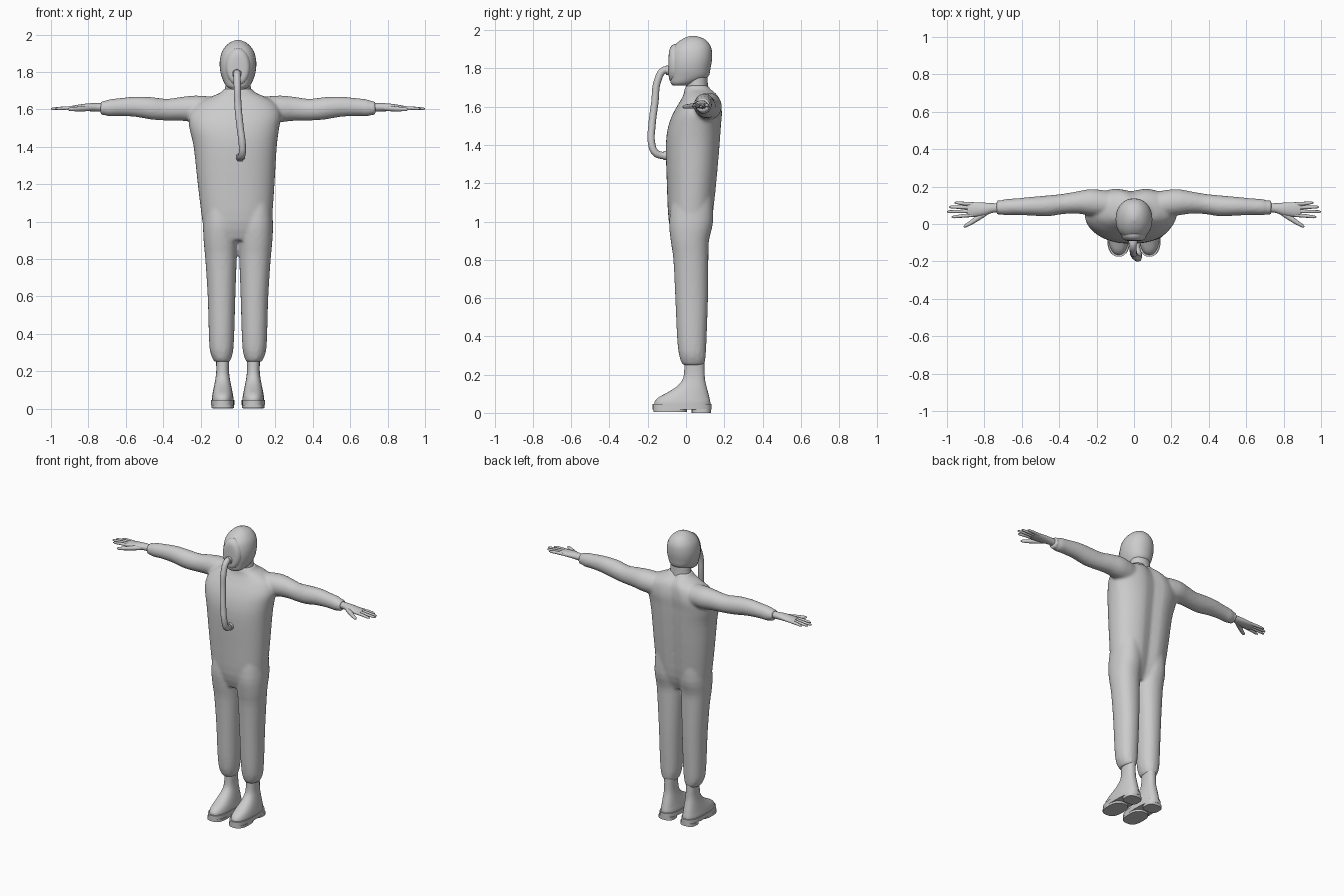
import bpy, bmesh, math
from mathutils import Vector

if "Cube" in bpy.data.objects:
    bpy.data.objects.remove(bpy.data.objects["Cube"])

SUIT = bpy.data.materials.new("soft_grey")
SUIT.diffuse_color = (0.6, 0.6, 0.6, 1)
SUIT.use_nodes = True
SUIT.node_tree.nodes["Principled BSDF"].inputs["Base Color"].default_value = SUIT.diffuse_color


def finish(name, bm, angle=50):
    bmesh.ops.recalc_face_normals(bm, faces=bm.faces)
    me = bpy.data.meshes.new(name)
    bm.to_mesh(me)
    bm.free()
    me.materials.append(SUIT)
    ob = bpy.data.objects.new(name, me)
    bpy.context.collection.objects.link(ob)
    bpy.ops.object.select_all(action='DESELECT')
    ob.select_set(True)
    bpy.context.view_layer.objects.active = ob
    bpy.ops.object.shade_smooth_by_angle(angle=math.radians(angle))
    return ob


def smooth_sections(secs, steps):
    """Catmull-Rom interpolation between section tuples."""
    out = []
    for i in range(len(secs) - 1):
        p0, p1, p2, p3 = (secs[max(i - 1, 0)], secs[i], secs[i + 1], secs[min(i + 2, len(secs) - 1)])
        for s in range(steps):
            t = s / steps
            out.append([0.5 * (2 * b + (c - a) * t + (2 * a - 5 * b + 4 * c - d) * t * t
                               + (3 * b - a - 3 * c + d) * t ** 3) for a, b, c, d in zip(p0, p1, p2, p3)])
    return out + [list(secs[-1])]


def loft(bm, secs, axis='z', n=28, steps=3, power=1.0, groove=0.0, gather=0.0):
    """Sections: z axis (z, x, half x, front y, back y); x axis (x, y, z, half y, half z);
    y axis (y, x, z, half x, half z)."""
    rings = []
    for s in smooth_sections(secs, steps):
        ring = []
        for k in range(n):
            a = 2 * math.pi * k / n
            c, d = (math.copysign(abs(f) ** power, f) for f in (math.cos(a), math.sin(a)))
            if axis == 'z':
                z, x, h, f, b = s
                depth = (b - f) / 2
                if d > 0:
                    depth -= groove * math.exp(-(c / 0.22) ** 2)
                if z < 0.33:
                    h *= 1 + gather * (-1) ** k
                    depth *= 1 + gather * (-1) ** k
                co = (x + h * c, (f + b) / 2 + depth * d, z)
            elif axis == 'x':
                co = (s[0], s[1] + s[3] * c, s[2] + s[4] * d)
            else:
                co = (s[1] + s[3] * c, s[0], s[2] + s[4] * d)
            ring.append(bm.verts.new(co))
        rings.append(ring)
    for r, q in zip(rings, rings[1:]):
        for k in range(n):
            bm.faces.new((r[k], r[(k + 1) % n], q[(k + 1) % n], q[k]))
    bm.faces.new(rings[0][::-1])
    bm.faces.new(rings[-1])


def tube(bm, points, radii, n=10):
    """Rounded finger-like tube through points."""
    rings = []
    for i, p in enumerate(points):
        t = (Vector(points[min(i + 1, len(points) - 1)]) - Vector(points[max(i - 1, 0)])).normalized()
        u = t.cross(Vector((0, 0, 1))).normalized()
        v = u.cross(t)
        rings.append([bm.verts.new(Vector(p) + radii[i] * (u * math.cos(2 * math.pi * k / n)
                      + v * math.sin(2 * math.pi * k / n))) for k in range(n)])
    for r, q in zip(rings, rings[1:]):
        for k in range(n):
            bm.faces.new((r[k], r[(k + 1) % n], q[(k + 1) % n], q[k]))
    bm.faces.new(rings[0])
    bm.faces.new(rings[-1])


# Coverall: torso, sleeves and trouser legs fused into one skin
bm = bmesh.new()
loft(bm, [(0.90, -.005, .165, -.06, .10), (1.0, -.005, .185, -.09, .14), (1.2, -.01, .205, -.10, .165),
          (1.4, -.015, .222, -.105, .183), (1.5, -.02, .24, -.092, .19), (1.57, -.015, .245, -.065, .195),
          (1.63, -.005, .21, -.03, .185), (1.665, 0, .15, -.012, .165), (1.69, 0, .092, -.008, .135),
          (1.71, 0, .078, 0, .12)], power=0.88, groove=0.02, n=48)
for m in (-1, 1):
    loft(bm, [(0.25, m * .085, .04, -.015, .088), (0.265, m * .086, .048, -.025, .098),
              (0.31, m * .088, .062, -.038, .104), (0.4, m * .088, .068, -.047, .108),
              (0.6, m * .088, .074, -.056, .115), (0.8, m * .091, .084, -.066, .117),
              (0.9, m * .094, .09, -.08, .12), (1.0, m * .095, .092, -.088, .142),
              (1.15, m * .09, .085, -.07, .14)], power=0.92, gather=0.035)
    loft(bm, [(m * .10, .10, 1.592, .07, .072), (m * .22, .115, 1.602, .072, .072),
              (m * .30, .115, 1.603, .06, .064), (m * .38, .107, 1.598, .054, .058),
              (m * .46, .097, 1.605, .056, .06), (m * .55, .095, 1.614, .05, .054),
              (m * .64, .092, 1.612, .044, .047), (m * .69, .09, 1.608, .043, .045),
              (m * .715, .088, 1.607, .037, .037), (m * .735, .088, 1.607, .041, .039)], 'x')
suit = finish("coverall", bm)
rm = suit.modifiers.new("fuse", 'REMESH')
rm.mode = 'VOXEL'
rm.voxel_size = 0.009
rm.use_smooth_shade = True
sm = suit.modifiers.new("soften", 'SMOOTH')
sm.factor = 0.5
sm.iterations = 5

# Neck and hooded head
bm = bmesh.new()
loft(bm, [(1.64, 0, .085, 0, .125), (1.70, 0, .07, 0, .115), (1.78, 0, .066, .0, .112)])
finish("neck", bm)
bm = bmesh.new()
loft(bm, [(1.712, 0, .045, -.07, .02), (1.725, 0, .063, -.08, .06), (1.755, 0, .08, -.084, .115),
          (1.80, 0, .094, -.086, .128), (1.85, 0, .098, -.085, .136), (1.90, 0, .089, -.073, .134),
          (1.935, 0, .068, -.045, .117), (1.957, 0, .043, -.012, .09), (1.97, 0, .012, .02, .05)],
     power=0.93, n=36)
finish("hood", bm, 60)

# Face mask and its raised rim
bm = bmesh.new()
loft(bm, [(-.03, 0, 1.825, .072, .105), (-.066, 0, 1.825, .066, .1), (-.084, 0, 1.82, .054, .085),
          (-.09, 0, 1.815, .035, .06), (-.091, 0, 1.81, .008, .015)], 'y')
finish("face_mask", bm)

# Breathing hose with end couplings
cu = bpy.data.curves.new("breathing_hose", 'CURVE')
cu.dimensions = '3D'
cu.bevel_depth = 0.019
cu.bevel_resolution = 4
cu.resolution_u = 6
path = [(-.005, -.075, 1.79), (-.005, -.115, 1.79), (-.004, -.147, 1.74), (0, -.163, 1.62),
        (.012, -.178, 1.5), (.023, -.18, 1.41), (.022, -.16, 1.36), (.014, -.125, 1.345), (.012, -.08, 1.345)]
sp = cu.splines.new('BEZIER')
sp.bezier_points.add(len(path) - 1)
for bp, p in zip(sp.bezier_points, path):
    bp.co = p
    bp.handle_left_type = bp.handle_right_type = 'AUTO'
cu.use_fill_caps = True
cu.materials.append(SUIT)
bpy.context.collection.objects.link(bpy.data.objects.new("breathing_hose", cu))
for name, x, z, y0, y1 in (("mask_coupling", -.005, 1.79, -.07, -.105), ("chest_coupling", .013, 1.345, -.08, -.118)):
    bm = bmesh.new()
    loft(bm, [(y0, x, z, .026, .026), (y1, x, z, .024, .024)], 'y', n=20, steps=1)
    finish(name, bm)

for m, side in ((-1, "left"), (1, "right")):
    # Hand: palm, four fingers and thumb
    bm = bmesh.new()
    loft(bm, [(m * .69, .086, 1.61, .024, .022), (m * .75, .086, 1.611, .025, .022),
              (m * .80, .08, 1.611, .034, .021), (m * .86, .077, 1.608, .039, .016),
              (m * .89, .077, 1.607, .035, .011)], 'x', n=20)
    for y, tip, spread in ((.106, .96, .004), (.087, .99, .002), (.068, 1.0, -.001), (.048, .975, -.005)):
        tube(bm, [(m * .86, y, 1.608), (m * .92, y + spread, 1.607), (m * (tip - .012), y + spread * 2, 1.604),
                  (m * tip, y + spread * 2, 1.603)], [.0105, .0095, .0075, .003])
    tube(bm, [(m * .77, .075, 1.608), (m * .82, .042, 1.604), (m * .87, .008, 1.601), (m * .9, -.01, 1.6),
              (m * .91, -.016, 1.6)], [.014, .015, .012, .009, .003])
    finish(side + "_hand", bm)

    # Boot upper
    x = m * .082
    bm = bmesh.new()
    loft(bm, [(.03, x, .058, -.163, .125), (.055, x, .058, -.165, .127), (.08, x, .054, -.145, .122),
              (.105, x, .049, -.10, .116), (.135, x, .043, -.052, .108), (.17, x, .037, -.02, .1),
              (.21, x, .034, -.01, .097), (.28, x, .036, -.008, .095)], power=0.85)
    finish(side + "_boot", bm)

    # Sole welt with separate tread and heel blocks
    bm = bmesh.new()
    for z0, z1, f, b, w in ((.018, .046, -.175, .132, .062), (.004, .02, -.17, .005, .06), (0, .02, .03, .13, .054)):
        loft(bm, [(z0, x, w, f, b), (z1, x, w, f, b)], power=0.75, steps=1)
    finish(side + "_sole", bm, 40)
